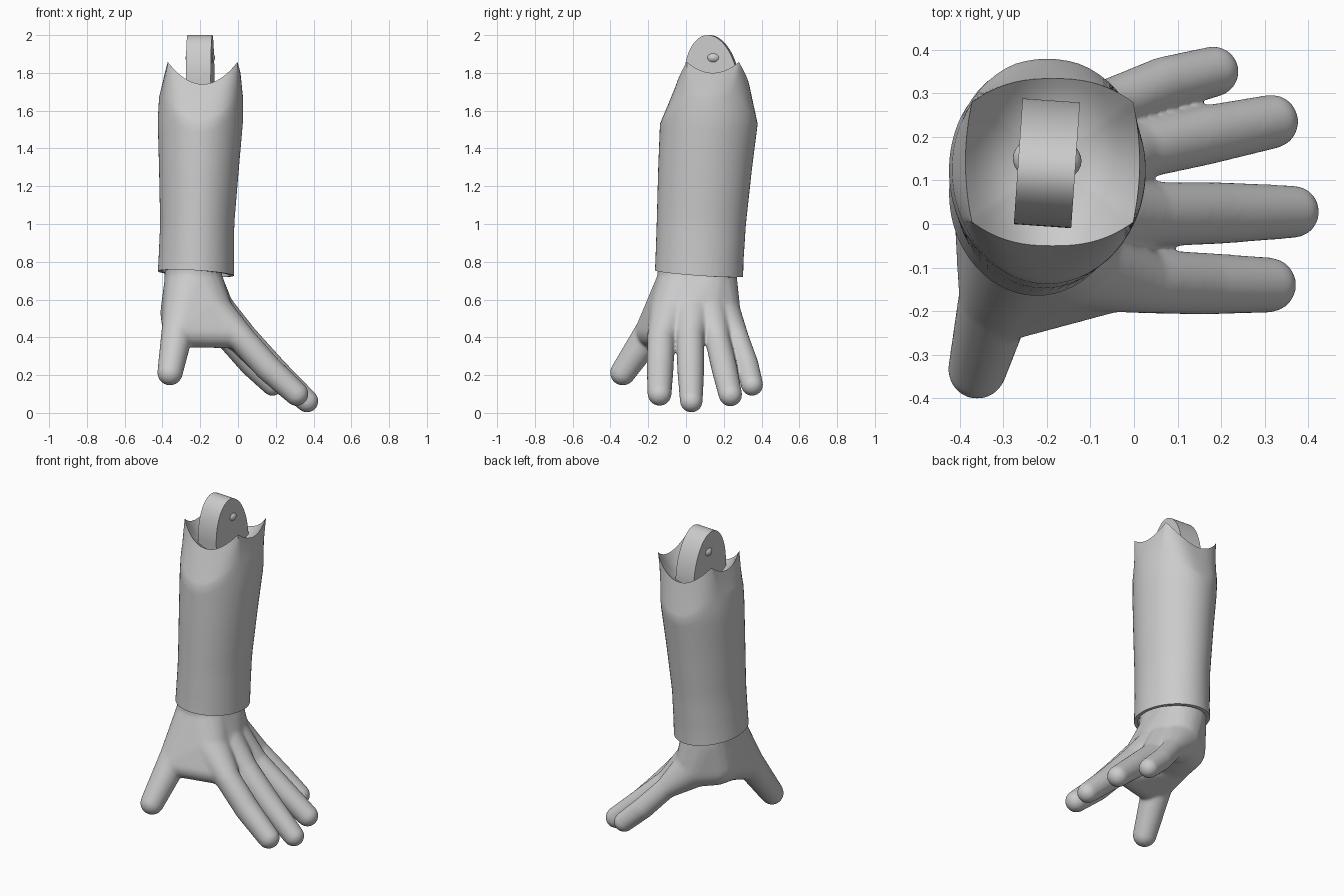
import bpy, bmesh, math
from mathutils import Vector, Matrix

if "Cube" in bpy.data.objects:
    bpy.data.objects.remove(bpy.data.objects["Cube"])

grey = bpy.data.materials.new("plain_grey")
grey.use_nodes = True
grey.diffuse_color = (0.6, 0.6, 0.6, 1)
grey.node_tree.nodes["Principled BSDF"].inputs["Base Color"].default_value = (0.6, 0.6, 0.6, 1)


def make_object(name, bm, sharp_angle=35):
    bmesh.ops.recalc_face_normals(bm, faces=bm.faces)
    mesh = bpy.data.meshes.new(name)
    bm.to_mesh(mesh)
    bm.free()
    mesh.materials.append(grey)
    obj = bpy.data.objects.new(name, mesh)
    bpy.context.collection.objects.link(obj)
    bpy.ops.object.select_all(action='DESELECT')
    obj.select_set(True)
    bpy.context.view_layer.objects.active = obj
    bpy.ops.object.shade_smooth_by_angle(angle=math.radians(sharp_angle))
    return obj


# Forearm sleeve: oval stations of (z, x min, x max, y min, y max)
STATIONS = [
    (0.70, -0.428, -0.022, -0.168, 0.302),
    (0.80, -0.421, -0.022, -0.162, 0.304),
    (1.00, -0.412, -0.02, -0.155, 0.317),
    (1.30, -0.418, 0.005, -0.147, 0.350),
    (1.55, -0.425, 0.027, -0.137, 0.382),
    (1.75, -0.413, 0.026, -0.130, 0.382),
]
CORNER = math.radians(27)
STEPS = 20
CENTRE = Vector((-0.187, 0.142))

# Each column of the sleeve: (side number, offset angle from that side's middle, half span)
columns = []
for side in range(4):
    half = CORNER if side % 2 == 0 else math.pi / 2 - CORNER
    columns += [(side, half * (2 * i / STEPS - 1), half) for i in range(STEPS)]
SIDES = len(columns)


def oval(z, column):
    for lo, hi in zip(STATIONS, STATIONS[1:]):
        if z <= hi[0]:
            break
    t = (z - lo[0]) / (hi[0] - lo[0])
    x0, x1, y0, y1 = [p + (q - p) * t for p, q in zip(lo[1:], hi[1:])]
    a = column[0] * math.pi / 2 + column[1]
    return Vector(((x0 + x1) / 2 + (x1 - x0) / 2 * math.cos(a),
                   (y0 + y1) / 2 + (y1 - y0) / 2 * math.sin(a), z))


def across(column):
    return math.sin(column[1]) / math.sin(column[2])


def rim(column):
    # Four scooped, bowed edges meeting in pointed corners
    side, s = column[0], across(column)
    sign = 1 if side < 2 else -1
    if side % 2 == 0:
        x, y, z = sign * (0.2 - 0.015 * s * s), sign * 0.138 * s, 1.80 + 0.058 * s * s
    else:
        x, y, z = -sign * 0.185 * s, sign * (0.192 - 0.054 * abs(s) ** 2.5), 1.74 + 0.118 * s * s
    return Vector((CENTRE.x + x, CENTRE.y + y, z))


def shoulder(column):
    # Where the straight wall ends and the slope towards the rim begins
    dip = 0 if column[0] % 2 == 0 else 0.14 * (1 - across(column) ** 2)
    return oval(1.67 - dip, column)


def cuff(column):
    p = oval(0.74, column)
    return oval(0.738 - 0.06 * (p.x + 0.22) - 0.07 * (p.y - 0.07), column)


def recess(column, z=None):
    p = cuff(column)
    x, y = Vector((-0.222, 0.07)) + (p.xy - Vector((-0.222, 0.07))) * 0.9
    return Vector((x, y, p.z if z is None else z))


def socket(column, t):
    # Shallow bowl hanging inside the rim
    p = rim(column)
    x, y = CENTRE + (p.xy - CENTRE) * t
    return Vector((x, y, 1.69 + (p.z - 1.69) * t ** 3))


bm = bmesh.new()
rings = []


def add_ring(place):
    rings.append([bm.verts.new(place(c)) for c in columns])


add_ring(lambda c: recess(c, 0.80))
add_ring(recess)
add_ring(cuff)
for step in range(16):
    t = step / 15
    add_ring(lambda c: oval(0.80 + (shoulder(c).z - 0.80) * t, c))
for step in range(1, 9):
    add_ring(lambda c: shoulder(c).lerp(rim(c), step / 8))
for step in range(9, 0, -1):
    add_ring(lambda c: socket(c, step / 10))
for low, high in zip(rings, rings[1:]):
    for i in range(SIDES):
        j = (i + 1) % SIDES
        bm.faces.new((low[i], low[j], high[j], high[i]))
bm.faces.new(rings[0])
bm.faces.new(rings[-1])
make_object("forearm_sleeve", bm)

# Elbow tongue: arched plate, turned slightly about the vertical
turn = Matrix.Translation((-0.2, 0.14, 0)) @ Matrix.Rotation(math.radians(-4), 4, 'Z')
bm = bmesh.new()
arch = []
for i in range(41):
    a = math.pi * i / 40
    rise = 0.265 * math.sin(a)
    arch.append((0.144 * math.cos(a) - 0.075 * rise, 1.735 + rise))
arch += [(-0.144, 1.66), (0.144, 1.66)]
face = bm.faces.new([bm.verts.new((-0.066, y, z)) for y, z in arch])
extruded = bmesh.ops.extrude_face_region(bm, geom=[face])["geom"]
bmesh.ops.translate(bm, vec=(0.132, 0, 0),
                    verts=[v for v in extruded if isinstance(v, bmesh.types.BMVert)])
bm.transform(turn)
make_object("elbow_tongue", bm)

# Elbow pin: flattened ball showing as a dome on each side of the tongue
bm = bmesh.new()
bmesh.ops.create_uvsphere(bm, u_segments=32, v_segments=24, radius=1)
bm.transform(turn @ Matrix.Translation((0, 0.008, 1.88)) @ Matrix.Diagonal((0.079, 0.055, 0.042, 1)))
make_object("elbow_pin", bm)

# Hand joints (x, y, z, radius): the first ones are shared by the palm and the digits
WRIST_FRONT = (-0.237, 0.0, 0.70, 0.152)
WRIST_BACK = (-0.237, 0.12, 0.70, 0.152)
INDEX_BASE = (-0.16, -0.07, 0.54, 0.125)
MIDDLE_BASE = (-0.15, 0.03, 0.54, 0.13)
RING_BASE = (-0.16, 0.11, 0.54, 0.125)
LITTLE_BASE = (-0.19, 0.17, 0.53, 0.12)
THUMB_BASE = (-0.315, -0.165, 0.46, 0.088)
HEEL = (-0.29, -0.01, 0.53, 0.122)

# Digits: tapering rounded segments joined end to end
DIGITS = [
    [INDEX_BASE, (0.02, -0.132, 0.392, 0.074), (0.16, -0.137, 0.237, 0.072), (0.31, -0.14, 0.10, 0.064)],
    [MIDDLE_BASE, (0.03, 0.022, 0.40, 0.075), (0.19, 0.025, 0.227, 0.072), (0.366, 0.028, 0.062, 0.061)],
    [RING_BASE, (0.005, 0.168, 0.385, 0.067), (0.16, 0.203, 0.235, 0.069), (0.316, 0.235, 0.096, 0.063)],
    [LITTLE_BASE, (-0.055, 0.272, 0.395, 0.062), (0.07, 0.322, 0.255, 0.063), (0.183, 0.350, 0.148, 0.059)],
    [THUMB_BASE, (-0.36, -0.335, 0.212, 0.068)],
]
# Solid masses: wrist, palm, and the web between thumb and first finger
MASSES = [
    [WRIST_FRONT, WRIST_BACK, (-0.237, 0.0, 0.80, 0.15), (-0.237, 0.12, 0.80, 0.15)],
    [WRIST_FRONT, WRIST_BACK, INDEX_BASE, MIDDLE_BASE, RING_BASE, LITTLE_BASE, HEEL,
     (-0.28, 0.11, 0.54, 0.12)],
    [WRIST_FRONT, INDEX_BASE, THUMB_BASE, HEEL, (-0.31, -0.195, 0.425, 0.078),
     (-0.19, -0.145, 0.435, 0.078), (-0.06, -0.13, 0.418, 0.076)],
]
ball = bmesh.new()
bmesh.ops.create_icosphere(ball, subdivisions=3, radius=1)
directions = [v.co.copy() for v in ball.verts]
ball.free()

bm = bmesh.new()
pieces = MASSES + [pair for digit in DIGITS for pair in zip(digit, digit[1:])]
for joints in pieces:
    cloud = [bm.verts.new(Vector(j[:3]) + d * j[3]) for j in joints for d in directions]
    bmesh.ops.convex_hull(bm, input=cloud)
    loose = [v for v in bm.verts if not v.link_faces]
    bmesh.ops.delete(bm, geom=loose, context='VERTS')
hand = make_object("hand", bm, 180)

# Fuse the segments into one soft skin
fuse = hand.modifiers.new("fuse", 'REMESH')
fuse.mode = 'VOXEL'
fuse.voxel_size = 0.007
fuse.use_smooth_shade = True
soften = hand.modifiers.new("soften", 'SMOOTH')
soften.factor = 0.5
soften.iterations = 24
